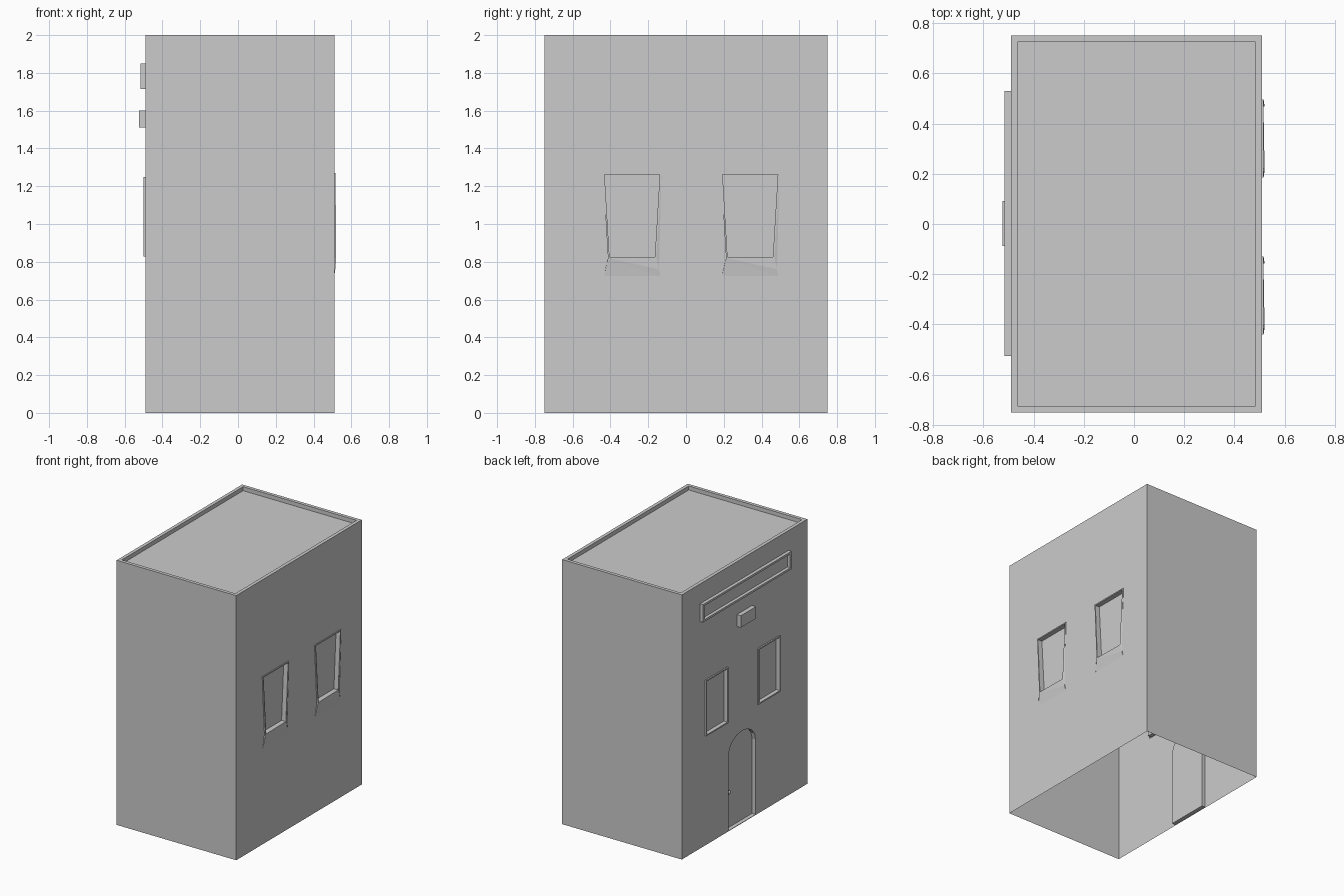
import bpy, bmesh, math

if "Cube" in bpy.data.objects:
    bpy.data.objects.remove(bpy.data.objects["Cube"])

XL, XR, YH, TOP = -0.49, 0.51, 0.75, 2.0
WINDOW_Y = (-0.285, 0.34)


def make_object(name, bm):
    bmesh.ops.recalc_face_normals(bm, faces=bm.faces)
    mesh = bpy.data.meshes.new(name)
    bm.to_mesh(mesh)
    bm.free()
    ob = bpy.data.objects.new(name, mesh)
    bpy.context.collection.objects.link(ob)
    return ob


def prism(name, profile, x0, x1):
    """Extrude a (y, z) outline from x0 to x1; x1 may be a list, one per point."""
    bm = bmesh.new()
    xs = x1 if isinstance(x1, list) else [x1] * len(profile)
    a = [bm.verts.new((x0, y, z)) for y, z in profile]
    b = [bm.verts.new((x, y, z)) for x, (y, z) in zip(xs, profile)]
    n = len(profile)
    bm.faces.new(a)
    bm.faces.new(b)
    for i in range(n):
        bm.faces.new((a[i], a[(i + 1) % n], b[(i + 1) % n], b[i]))
    bmesh.ops.triangulate(bm, faces=[f for f in bm.faces if len(f.verts) > 4])
    return make_object(name, bm)


def rect(y0, y1, z0, z1):
    return [(y0, z0), (y1, z0), (y1, z1), (y0, z1)]


helpers = []


def combine(target, tool, operation):
    tool.hide_render = True
    m = target.modifiers.new(tool.name, 'BOOLEAN')
    m.operation, m.solver, m.object = operation, 'EXACT', tool
    helpers.append(tool)


# Main block of the house
body = prism("house_shell", rect(-YH, YH, 0, TOP), XL, XR)

# Raised window surrounds
for c in WINDOW_Y:
    combine(body, prism("left_window_surround", rect(c - .131, c + .131, .828, 1.25),
                        XL + .02, XL - .01), 'UNION')
    # right side: tapering surround whose apron fades into the wall
    outline = [(c - .155, 1.27), (c + .155, 1.27), (c + .128, .82), (c + .142, .76),
               (c + .15, .72), (c - .15, .72), (c - .142, .76), (c - .128, .82)]
    depth = [.516, .516, .52, .515, .5095, .5095, .515, .52]
    combine(body, prism("right_window_surround", outline, .495, depth), 'UNION')

# Window recesses
for c in WINDOW_Y:
    combine(body, prism("left_window_cutter", rect(c - .121, c + .121, .838, 1.24),
                        XL - .1, XL + .02), 'DIFFERENCE')
    combine(body, prism("right_window_cutter", [(c - .146, 1.261), (c + .146, 1.261),
                        (c + .12, .826), (c - .12, .826)], .48, .6), 'DIFFERENCE')

# Arched doorway recess
dc, dw = 0.03, 0.162
door = [(dc - dw, .004), (dc + dw, .004)]
door += [(dc + dw * math.cos(math.pi * i / 8), .57 + .13 * math.sin(math.pi * i / 8))
         for i in range(9)]
combine(body, prism("doorway_cutter", door, XL - .1, XL + .03), 'DIFFERENCE')

# Sunken flat roof inside the parapet
combine(body, prism("roof_cutter", rect(-YH + .026, YH - .026, TOP - .03, TOP + .1),
                    XL + .026, XR - .026), 'DIFFERENCE')

# Bake the booleans and open the underside
mesh = bpy.data.meshes.new_from_object(
    body.evaluated_get(bpy.context.evaluated_depsgraph_get()))
body.modifiers.clear()
body.data = mesh
for h in helpers:
    bpy.data.objects.remove(h, do_unlink=True)
bm = bmesh.new()
bm.from_mesh(mesh)
bmesh.ops.delete(bm, geom=[f for f in bm.faces if all(v.co.z < .001 for v in f.verts)],
                 context='FACES')
bm.to_mesh(mesh)
bm.free()

# Blank sign board with a recessed panel
sign = prism("sign_board", rect(-.525, .53, 1.715, 1.85), XL, XL - .025)
bm = bmesh.new()
bm.from_mesh(sign.data)
face = min(bm.faces, key=lambda f: f.calc_center_median().x)
bmesh.ops.inset_region(bm, faces=[face], thickness=.022)
inner = bmesh.ops.inset_region(bm, faces=[face], thickness=.004)
for v in face.verts:
    v.co.x += .02
bm.to_mesh(sign.data)
bm.free()

# Lamp box in two stacked halves
prism("lamp_lower", rect(-.088, .092, 1.51, 1.553), XL, XL - .033)
prism("lamp_upper", rect(-.088, .092, 1.553, 1.6), XL, XL - .033)

# Door knob
bpy.ops.mesh.primitive_uv_sphere_add(segments=12, ring_count=8, radius=.014,
                                     location=(XL + .018, .165, .28))
bpy.context.object.name = "door_knob"
bpy.ops.object.shade_smooth_by_angle()
